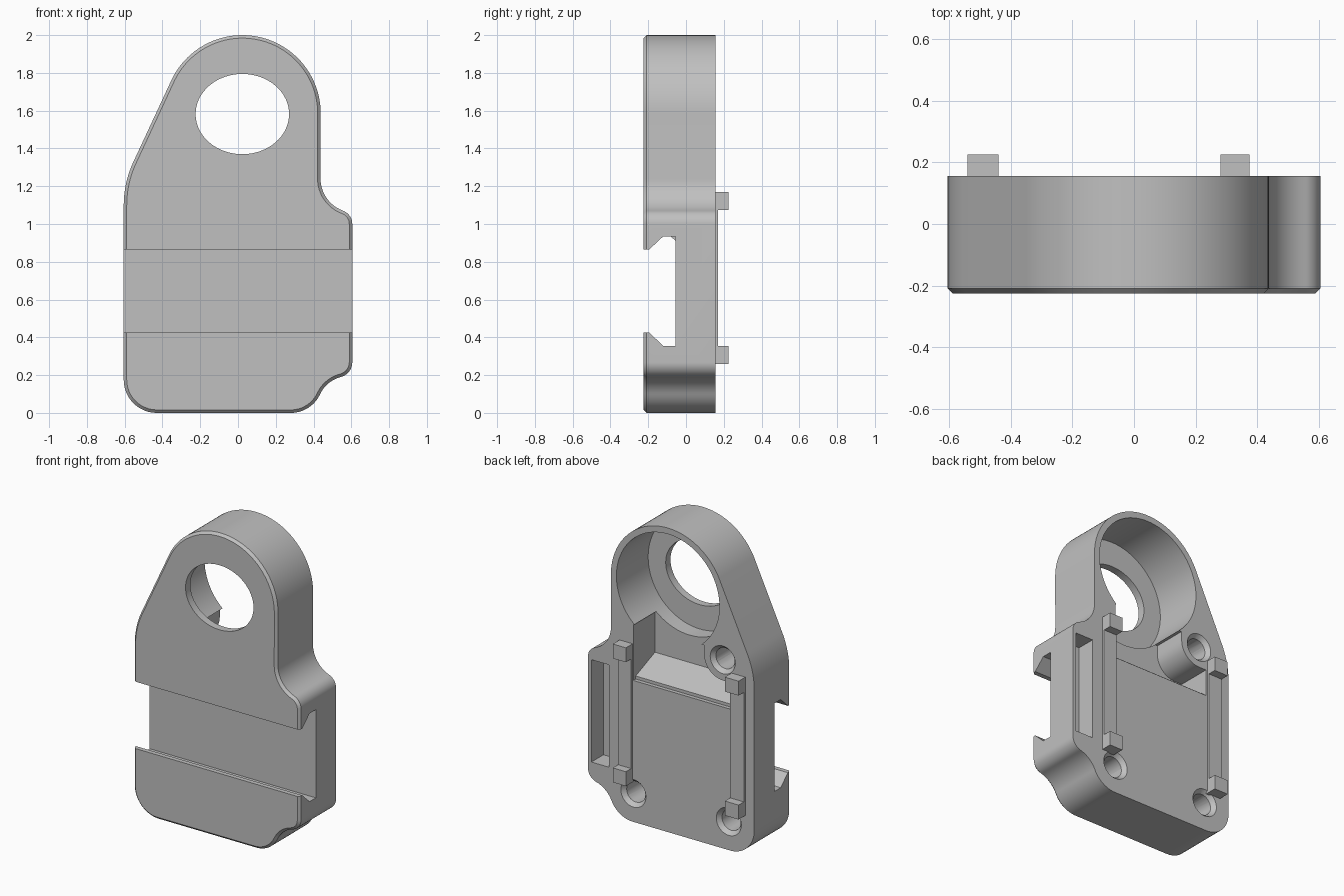
import bpy, bmesh
from math import cos, sin, radians

cube = bpy.data.objects.get("Cube")
if cube:
    bpy.data.objects.remove(cube, do_unlink=True)

grey = bpy.data.materials.new("light_grey")
grey.use_nodes = True
COLOUR = (0.53, 0.53, 0.53, 1)
grey.diffuse_color = COLOUR
grey.node_tree.nodes["Principled BSDF"].inputs["Base Color"].default_value = COLOUR

FRONT, BACK = -0.225, 0.155


def arc(cx, cz, r, a0, a1, n=12, rz=None):
    """Points along an arc, angles in degrees."""
    angles = [radians(a0 + (a1 - a0) * i / n) for i in range(n + 1)]
    return [(cx + r * cos(a), cz + (rz or r) * sin(a)) for a in angles]


def circle(cx, cz, r, n=64, rz=None):
    return arc(cx, cz, r, 0, 360, n, rz)[:-1]


def prism(name, profile, lo, hi, axis="y", chamfer=0, end_profile=None):
    """Loft a flat profile from lo to hi along an axis."""
    bm = bmesh.new()

    def ring(points, t):
        return [bm.verts.new((p, t, q) if axis == "y" else (t, p, q)) for p, q in points]

    a, b = ring(profile, lo), ring(end_profile or profile, hi)
    front = bm.faces.new(a)
    bm.faces.new(b)
    for i in range(len(a)):
        j = (i + 1) % len(a)
        bm.faces.new((a[i], a[j], b[j], b[i]))
    bmesh.ops.recalc_face_normals(bm, faces=bm.faces)
    if chamfer:
        bmesh.ops.bevel(bm, geom=list(front.edges), offset=chamfer, segments=1,
                        affect="EDGES")
    mesh = bpy.data.meshes.new(name)
    bm.to_mesh(mesh)
    bm.free()
    mesh.materials.append(grey)
    obj = bpy.data.objects.new(name, mesh)
    bpy.context.collection.objects.link(obj)
    return obj


def box(name, x0, x1, y0, y1, z0, z1):
    return prism(name, [(x0, z0), (x1, z0), (x1, z1), (x0, z1)], y0, y1)


def combine(target, tool, operation="DIFFERENCE"):
    """Apply a boolean and discard the tool."""
    tool.hide_render = True
    mod = target.modifiers.new("boolean", "BOOLEAN")
    mod.operation, mod.object, mod.solver = operation, tool, "EXACT"
    bpy.context.view_layer.objects.active = target
    bpy.ops.object.modifier_apply(modifier=mod.name)
    bpy.data.objects.remove(tool, do_unlink=True)


# Housing outline, anticlockwise from the lower left corner
EYE_X, EYE_Z = 0.023, 1.585
outline = (arc(-0.43, 0.175, 0.175, 180, 270)
           + arc(0.28, 0.17, 0.17, 270, 335)
           + arc(0.588, 0.026, 0.17, 155, 105)[1:]
           + arc(0.525, 0.268, 0.08, -75, 0)
           + arc(0.53, 1.0, 0.075, 0, 70)
           + arc(0.617, 1.24, 0.18, 250, 180)[1:]
           + arc(EYE_X, EYE_Z, 0.415, 0, 154, 40)
           + arc(-0.065, 1.1, 0.54, 154, 180))
housing = prism("housing", outline, FRONT, BACK, chamfer=0.016)

# Dovetail slot across the front
half = [(-0.4, 0.22), (-0.195, 0.22), (-0.12, 0.29), (-0.055, 0.29)]
slot = [(y, 0.645 + h) for y, h in half] + [(y, 0.645 - h) for y, h in reversed(half)]
combine(housing, prism("slot_cutter", slot, -1, 1, "x"))

# Round chamber open to the back, with an oval window through the front
combine(housing, prism("chamber_cutter", circle(EYE_X, EYE_Z, 0.375, 80), -0.175, 0.4))
combine(housing, prism("window_cutter", circle(EYE_X, 1.582, 0.2475, rz=0.2125), -0.4, 0.1))

# Pocket under the chamber, curving around the upper screw boss
pocket = [(-0.43, 0.93), (0.275, 0.93), (0.275, 1.3), (-0.241, 1.3)]
pocket += arc(-0.376, 1.24, 0.135, 0, -90) + [(-0.43, 1.105)]
combine(housing, prism("pocket_cutter", pocket, -0.07, 0.4))

# Sloping ramp at the foot of the pocket
ramp = [(0.13, 0.9), (0.13, 0.95), (-0.07, 1.03), (-0.09, 1.03), (-0.09, 0.94), (-0.04, 0.9)]
combine(housing, prism("ramp", ramp, -0.44, 0.285, "x"), "UNION")

# Narrow side pocket
combine(housing, box("side_pocket_cutter", 0.452, 0.58, 0.03, 0.4, 0.312, 0.985))

# Blind screw holes with chamfered mouths
for x, z in ((-0.376, 1.24), (0.274, 0.188), (-0.42, 0.188)):
    combine(housing, prism("hole_cutter", circle(x, z, 0.068, 32), -0.1, 0.3))
    combine(housing, prism("mouth_cutter", circle(x, z, 0.065, 32), BACK - 0.03, BACK + 0.01,
                           end_profile=circle(x, z, 0.1, 32)))

# Rails and end clips on the back
for side, x0, x1 in (("right", -0.54, -0.44), ("left", 0.28, 0.375)):
    box(side + "_rail", x0, x1, 0.145, 0.17, 0.35, 1.08)
    for place, z0 in (("lower", 0.26), ("upper", 1.075)):
        box(f"{side}_{place}_clip", x0, x1, 0.145, 0.225, z0, z0 + 0.095)

# Smooth the curved walls and keep the edges sharp
bpy.ops.object.select_all(action="DESELECT")
housing.select_set(True)
bpy.context.view_layer.objects.active = housing
bpy.ops.object.shade_smooth_by_angle(angle=radians(25))
